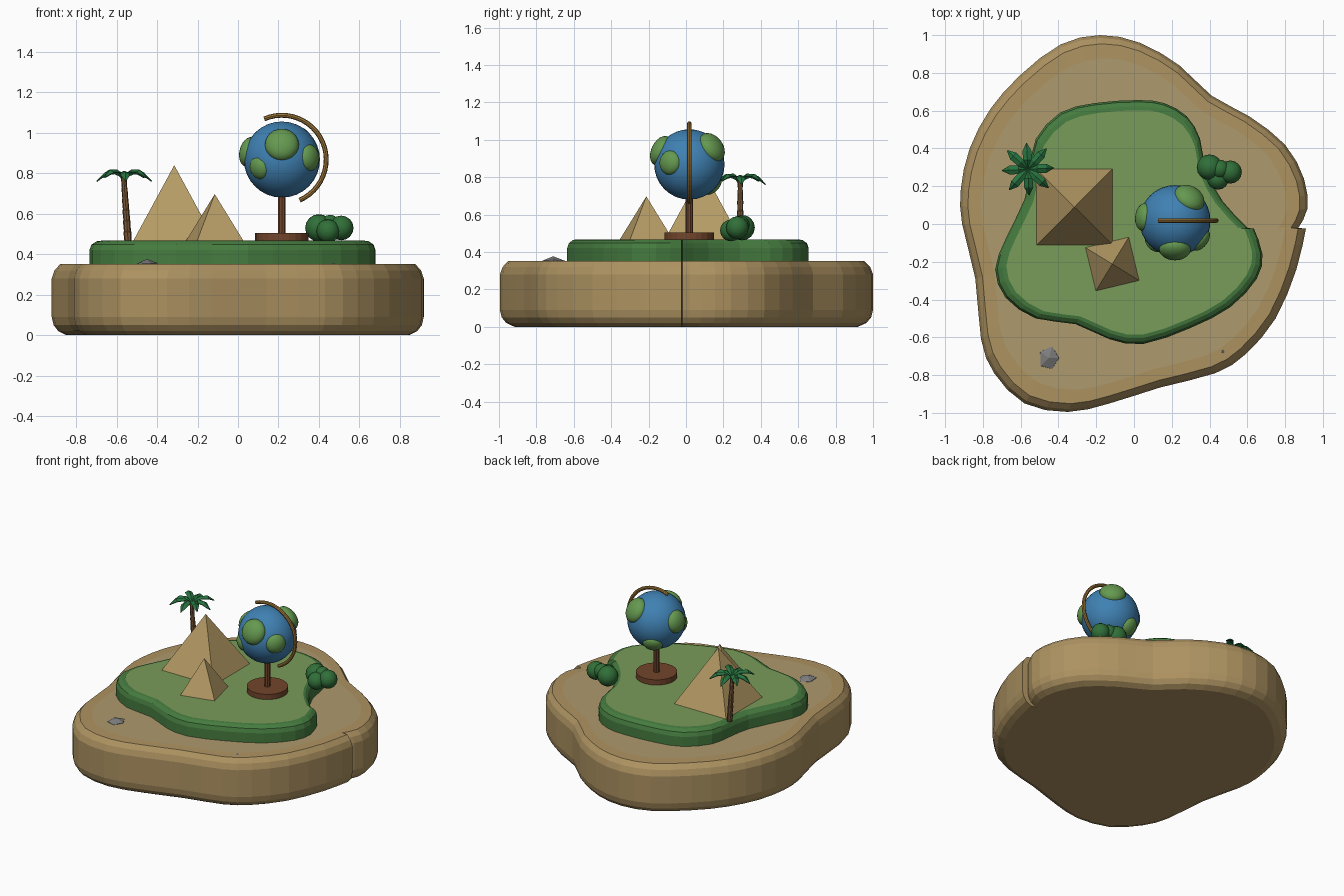
import bpy, bmesh, math, random
from mathutils import Vector, Matrix

if "Cube" in bpy.data.objects:
    bpy.data.objects.remove(bpy.data.objects["Cube"])

def mat(name, *rgb):
    m = bpy.data.materials.new(name)
    m.diffuse_color = (*rgb, 1)
    m.use_nodes = True
    m.node_tree.nodes["Principled BSDF"].inputs["Base Color"].default_value = m.diffuse_color
    return m

SAND = mat("sand", .42, .29, .12)
SAND_TOP = mat("sand_top", .42, .32, .15)
GRASS = mat("grass", .06, .20, .05)
GRASS_TOP = mat("grass_top", .19, .33, .10)
STONE = mat("pyramid_stone", .47, .33, .13)
WATER = mat("water", .05, .22, .45)
LAND = mat("land", .13, .32, .08)
WOOD = mat("wood", .17, .06, .025)
BRASS = mat("brass", .33, .18, .04)
BARK = mat("bark", .20, .10, .04)
LEAF = mat("leaf", .02, .17, .05)
BUSH = mat("bush", .03, .16, .04)
ROCK = mat("rock", .2, .2, .2)

def make(name, bm, *mats, smooth=False):
    bmesh.ops.recalc_face_normals(bm, faces=bm.faces)
    me = bpy.data.meshes.new(name)
    bm.to_mesh(me)
    bm.free()
    for m in mats:
        me.materials.append(m)
    for p in me.polygons:
        p.use_smooth = smooth
    ob = bpy.data.objects.new(name, me)
    bpy.context.collection.objects.link(ob)
    return ob

def spline(pts):
    """Open Catmull-Rom curve, one extra point per span."""
    p = [Vector(q) for q in pts]
    out = []
    for i in range(len(p) - 1):
        a, b, c, d = p[max(i - 1, 0)], p[i], p[i + 1], p[min(i + 2, len(p) - 1)]
        out += [b, (9 * (b + c) - a - d) / 16]
    return out + [p[-1]]

def slab(name, pts, profile, side, top):
    """Stack of scaled outlines; profile is (scale, z)."""
    bm = bmesh.new()
    c = Vector((0, -.02))
    line = spline(pts)
    rings = [[bm.verts.new((*(c + (q - c) * s), z)) for q in line] for s, z in profile]
    n = len(line)
    for a, b in zip(rings, rings[1:]):
        for i in range(n):
            bm.faces.new((a[i], a[(i + 1) % n], b[(i + 1) % n], b[i]))
    bm.faces.new(rings[0][::-1])
    bm.faces.new(rings[-1]).material_index = 1
    return make(name, bm, side, top)

def tube(name, path, radii, m, n=8):
    """Round tube along a path with varying radius."""
    bm = bmesh.new()
    path = [Vector(p) for p in path]
    rings = []
    for i, p in enumerate(path):
        t = (path[min(i + 1, len(path) - 1)] - path[max(i - 1, 0)]).normalized()
        u = t.cross(Vector((0, 1, 0))).normalized()
        v = t.cross(u)
        rings.append([bm.verts.new(p + radii[i] * (u * math.cos(k * math.tau / n) + v * math.sin(k * math.tau / n)))
                      for k in range(n)])
    for a, b in zip(rings, rings[1:]):
        for k in range(n):
            bm.faces.new((a[k], a[(k + 1) % n], b[(k + 1) % n], b[k]))
    bm.faces.new(rings[0])
    bm.faces.new(rings[-1])
    return make(name, bm, m)

def ball(name, loc, scale, m, rot=Matrix.Identity(4), seg=24):
    bm = bmesh.new()
    bmesh.ops.create_uvsphere(bm, u_segments=seg, v_segments=seg // 2, radius=1,
                              matrix=Matrix.Translation(loc) @ rot @ Matrix.Diagonal((*scale, 1)))
    return make(name, bm, m, smooth=True)

def cone(name, loc, r1, r2, h, n, m, rot=0):
    bm = bmesh.new()
    bmesh.ops.create_cone(bm, cap_ends=True, segments=n, radius1=r1, radius2=r2, depth=h,
                          matrix=Matrix.Translation(Vector(loc) + Vector((0, 0, h / 2))) @ Matrix.Rotation(rot, 4, 'Z'))
    return make(name, bm, m)

# Sand island and grass plateau, both with a small seam step at the right
island = [(.87, -.02), (.918, .08), (.90, .24), (.80, .42), (.61, .57), (.41, .68), (.24, .84), (.03, .96),
          (-.18, 1), (-.39, .95), (-.60, .79), (-.76, .61), (-.87, .40), (-.917, .185), (-.91, 0),
          (-.84, -.29), (-.81, -.61), (-.74, -.79), (-.58, -.95), (-.35, -.995), (-.13, -.95), (.14, -.865),
          (.43, -.79), (.59, -.69), (.75, -.50), (.86, -.24), (.91, -.025)]
slab("sand_island", island, [(.92, 0), (.965, .02), (.99, .05), (1, .09), (1, .28), (.985, .32), (.955, .351), (.88, .353)],
     SAND, SAND_TOP)
grass = [(.60, -.02), (.47, .12), (.38, .29), (.35, .45), (.28, .57), (.16, .64), (.02, .656), (-.21, .64),
         (-.39, .59), (-.52, .45), (-.55, .29), (-.58, .13), (-.68, -.08), (-.735, -.24), (-.68, -.39),
         (-.52, -.50), (-.31, -.53), (-.13, -.61), (.05, -.635), (.30, -.55), (.51, -.44), (.65, -.29),
         (.68, -.16), (.635, -.025)]
slab("grass_plateau", grass, [(1, .34), (1, .42), (.985, .448), (.95, .464), (.92, .467)], GRASS, GRASS_TOP)

# Pyramids
cone("large_pyramid", (-.315, .09, .462), .205 * math.sqrt(2), 0, .378, 4, STONE, math.pi / 4)
cone("small_pyramid", (-.115, -.212, .462), .17, 0, .235, 4, STONE, math.radians(45 + 13.5))

# Globe on its stand
C = Vector((.217, .018, .868))
cone("globe_foot", (C.x, C.y, .462), .132, .132, .042, 24, WOOD)
cone("globe_post", (C.x, C.y, .50), .02, .02, .19, 10, WOOD)
ball("globe", C, (.188,) * 3, WATER, seg=32)
arc = [C + .219 * Vector((math.cos(a), 0, math.sin(a)))
       for a in (math.radians(-66.5 + 180 * i / 24) for i in range(25))]
tube("globe_bracket", arc, [.012] * 25, BRASS)
for i, (d, r) in enumerate([((0, -.165, .08), .084), ((.08, .125, .095), .085), ((.145, -.11, .01), .066),
                            ((-.12, -.13, -.045), .057), ((-.175, .02, .04), .075), ((-.06, .13, -.115), .066)]):
    d = Vector(d).normalized()
    ball(f"continent_{i}", C + d * .168, (r, r, r * .62), LAND, d.to_track_quat('Z', 'Y').to_matrix().to_4x4())

# Bushes
for i, (x, y, z, r) in enumerate([(.40, .30, .53, .068), (.51, .275, .53, .061), (.445, .24, .515, .058),
                                  (.455, .29, .545, .05)]):
    ball(f"bush_{i}", (x, y, z), (r, r, r), BUSH, seg=16)

# Palm trunk with ring flares, then drooping creased fronds
path, radii = [], []
for i in range(6):
    t = i / 6
    for k, w in ((t, 1), (t + .155, 1.18)):
        path.append((-.543 - .022 * k, .29, .46 + .325 * k))
        radii.append((.018 - .006 * k) * w)
tube("palm_trunk", path, radii, BARK)
bm = bmesh.new()
for j in range(8):
    a = math.tau * j / 8 + .05
    u, v = Vector((math.cos(a), math.sin(a), 0)), Vector((-math.sin(a), math.cos(a), 0))
    o = Vector((-.562, .29, .785))
    L = .138 + .01 * (j % 2)
    lift = (0, .018)[j % 2]
    rows = []
    for t, w, z in ((.02, .006, 0), (.35, .022, .027), (.7, .024, .02), (1, .002, -.022)):
        p = o + u * L * t + Vector((0, 0, z + lift * t))
        rows.append([bm.verts.new(p + v * s * w - Vector((0, 0, abs(s) * w * .5))) for s in (-1, 0, 1)])
    for r, q in zip(rows, rows[1:]):
        for k in (0, 1):
            bm.faces.new((r[k], r[k + 1], q[k + 1], q[k]))
fronds = make("palm_fronds", bm, LEAF)
mod = fronds.modifiers.new("thickness", 'SOLIDIFY')
mod.thickness = .006

# Half-buried rocks
random.seed(4)
for name, loc, s in (("rock", (-.45, -.71, .335), (.06, .075, .045)), ("pebble", (.47, -.675, .335), (.03, .03, .024))):
    bm = bmesh.new()
    bmesh.ops.create_icosphere(bm, subdivisions=1, radius=1)
    for vert in bm.verts:
        vert.co = Vector(loc) + Vector(c * k * random.uniform(.85, 1.1) for c, k in zip(vert.co, s))
    make(name, bm, ROCK)
